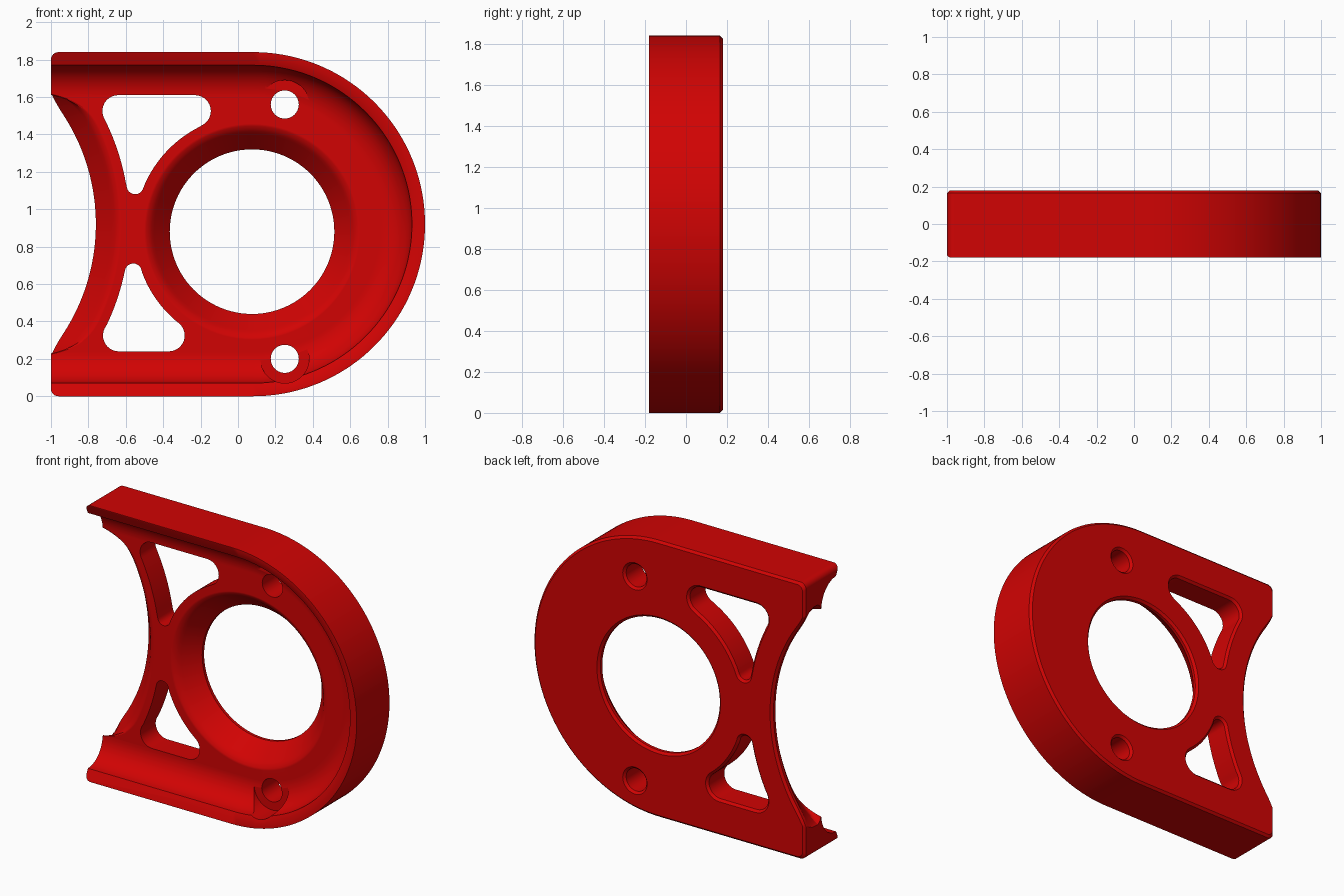
import bpy, bmesh
from math import sin, cos, pi, exp, radians, degrees, atan2

if "Cube" in bpy.data.objects:
    bpy.data.objects.remove(bpy.data.objects["Cube"])

MID = 0.92          # half of the height
BACK, CH = 0.18, 0.015
FLOOR = 0.005       # y of the recessed web surface


def arc(cx, cz, r, a0, a1, n):
    """Points (x, z) on an arc, angles in degrees."""
    return [(cx + r * cos(radians(a0 + (a1 - a0) * i / n)),
             cz + r * sin(radians(a0 + (a1 - a0) * i / n))) for i in range(n + 1)]


def circle(cx, cz, r, n=96):
    return arc(cx, cz, r, 0, 360, n)[:-1]


def loft(name, rings):
    """Closed solid through (y, outline) rings of equal point count."""
    bm = bmesh.new()
    loops = [[bm.verts.new((x, y, z)) for x, z in pts] for y, pts in rings]
    n = len(loops[0])
    for a, b in zip(loops, loops[1:]):
        for i in range(n):
            j = (i + 1) % n
            bm.faces.new((a[i], a[j], b[j], b[i]))
    bm.faces.new(loops[0])
    bm.faces.new(loops[-1])
    bmesh.ops.recalc_face_normals(bm, faces=bm.faces)
    me = bpy.data.meshes.new(name)
    bm.to_mesh(me)
    bm.free()
    ob = bpy.data.objects.new(name, me)
    bpy.context.collection.objects.link(ob)
    return ob


def d_outline(d, left=-1.0, r=0.04):
    """D-shaped outline inset by d, with small rounded left corners."""
    x, z = left + d + r, d + r
    return (arc(0.08, MID, MID - d, 90, -90, 72)
            + arc(x, z, r, 270, 180, 6)
            + arc(x, 2 * MID - z, r, 180, 90, 6))


def ease(v, start, span):
    """Leave v below start, then bend it smoothly towards start + span."""
    return v if v <= start else start + span * (1 - exp(-(v - start) / span))


def side_outline(f):
    """Side arc grown by f; its ends round off into the left face."""
    w = min(1, max(0, (f - 0.025) / 0.1))
    half = []
    for x, z in arc(-1.83, 0, 1.07 + f, 0, 48, 40):
        x += (1 - w) * (-ease(-x, 0.938, 0.12) - x)
        z += w * (ease(z, 0.5, 0.25) - z)
        half.append((x, z))
    half.append((-1.3, half[-1][1] + 0.002))
    return ([(x, MID - z) for x, z in reversed(half)]
            + [(x, MID + z) for x, z in half[1:]])


def pocket_outline(d, tl, tr, tip, ring, flip):
    """Three-cornered window between the side arc and the bearing ring."""
    ax, az = -1.83, MID
    ang = lambda c, p: degrees(atan2(p[1] - c[1], p[0] - c[0]))
    a1, a2 = ang((ax, az), tl), ang((ax, az), tip)
    b1, b2 = ang(ring, tr), ang(ring, tip)
    pts = (arc(*tl, 0.085 + d, 90, 180 + a1, 10)
           + arc(ax, az, 1.25 - d, a1, a2, 14)[1:-1]
           + arc(*tip, 0.045 + d, 180 + a2, 180 + b2, 10)
           + arc(*ring, 0.627 - d, b2, b1, 18)[1:-1]
           + arc(*tr, 0.085 + d, b1 - 180, 90, 12))
    return [(x, 2 * MID - z) for x, z in pts] if flip else pts


# Solid D-shaped plate with chamfered back edge
body = loft("bracket_plate", [(-BACK, d_outline(0)), (BACK - CH, d_outline(0)),
                              (BACK, d_outline(CH))])
cutters = []

# Front recess: sloped lip, then a cove down to the web
STEPS = 12
prof = [(-0.21, -0.06), (-0.15, 0.07)]
for i in range(1, STEPS + 1):
    t = i / STEPS * pi / 2
    prof.append((-0.15 + (FLOOR + 0.15) * sin(t), 0.07 + 0.165 * (1 - cos(t))))
cutters.append(loft("recess_cutter", [(y, d_outline(d, -1.5)) for y, d in prof]))


def flared_cut(name, outline):
    """Opening with a wide cone in front, softened at the web, and a back chamfer."""
    flare = [(-0.3, 0.14), (FLOOR - 0.001, 0.14), (FLOOR + 0.004, 0.125),
             (FLOOR + 0.012, 0.11), (FLOOR + 0.023, 0.097), (FLOOR + 0.038, 0.084),
             (0.145, 0.0), (BACK - CH, 0.0), (BACK + 0.01, CH + 0.01)]
    return loft(name, [(y, outline(f)) for y, f in flare])


# Bearing opening and concave left side
cutters.append(flared_cut("bearing_cutter", lambda f: circle(0.075, 0.88, 0.44 + f)))
cutters.append(flared_cut("side_arc_cutter", side_outline))

# Triangular windows, upper and lower
for flip, args in ((False, ((-0.64, 1.525), (-0.23, 1.525), (-0.55, 1.125), (0.075, 0.88))),
                   (True, ((-0.637, 1.515), (-0.37, 1.515), (-0.56, 1.175), (0.075, 0.96)))):
    cutters.append(loft("window_cutter", [
        (y, pocket_outline(d, *args, flip))
        for y, d in ((-0.3, 0), (BACK - CH, 0), (BACK + 0.01, CH + 0.01))]))

# Bolt holes with flat spot faces
for z in (1.56, 0.20):
    cutters.append(loft("spot_face_cutter", [(y, circle(0.25, z, 0.13, 48))
                                             for y in (-0.3, FLOOR - 0.006)]))
    cutters.append(loft("bolt_hole_cutter", [
        (y, circle(0.25, z, r, 40))
        for y, r in ((-0.3, 0.075), (BACK - CH, 0.075), (BACK + 0.01, 0.1))]))

# Cut everything out of the plate
bpy.context.view_layer.objects.active = body
body.select_set(True)
for c in cutters:
    m = body.modifiers.new("cut", 'BOOLEAN')
    m.operation, m.solver, m.object = 'DIFFERENCE', 'EXACT', c
    bpy.ops.object.modifier_apply(modifier=m.name)
    bpy.data.objects.remove(c)

# Colour and shading
red = bpy.data.materials.new("red")
red.diffuse_color = (0.64, 0.001, 0.001, 1)
red.use_nodes = True
red.node_tree.nodes["Principled BSDF"].inputs["Base Color"].default_value = red.diffuse_color
body.data.materials.clear()
body.data.materials.append(red)
for p in body.data.polygons:
    p.material_index = 0
bpy.ops.object.shade_smooth_by_angle(angle=radians(25))
wn = body.modifiers.new("weighted_normals", 'WEIGHTED_NORMAL')
wn.keep_sharp = True
